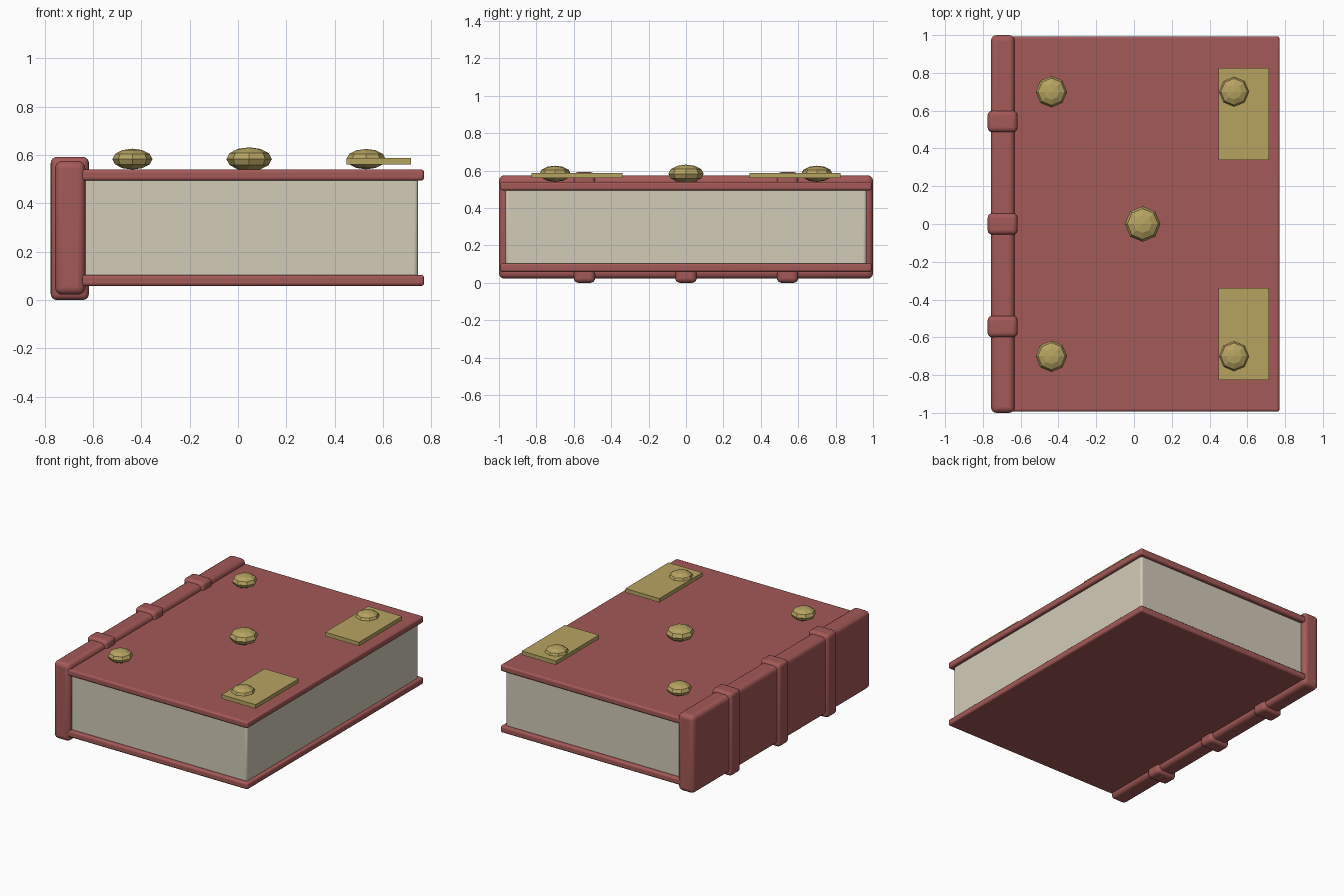
import bpy
import math

if "Cube" in bpy.data.objects:
    bpy.data.objects.remove(bpy.data.objects["Cube"])


def material(name, rgb):
    m = bpy.data.materials.new(name)
    m.diffuse_color = (*rgb, 1)
    m.use_nodes = True
    m.node_tree.nodes["Principled BSDF"].inputs["Base Color"].default_value = m.diffuse_color
    return m


LEATHER = material("red_leather", (0.37, 0.10, 0.095))
PAPER = material("paper", (0.65, 0.60, 0.48))
BRASS = material("brass", (0.47, 0.37, 0.12))


def box(name, x, y, z, mat, bevel=0.0, segments=3):
    """Box spanning the (min, max) pairs, with optionally rounded edges."""
    spans = (x, y, z)
    bpy.ops.mesh.primitive_cube_add(size=1, location=[(a + b) / 2 for a, b in spans])
    ob = bpy.context.object
    ob.name = name
    ob.scale = [b - a for a, b in spans]
    bpy.ops.object.transform_apply(location=False, rotation=False, scale=True)
    ob.data.materials.append(mat)
    if bevel:
        mod = ob.modifiers.new("rounded_edges", 'BEVEL')
        mod.width = bevel
        mod.segments = segments
        bpy.ops.object.shade_smooth_by_angle(angle=math.radians(35))
    return ob


def stud(name, x, y, radius):
    """Flattened low-poly dome stud resting on the cover."""
    height = radius * 0.52
    bpy.ops.mesh.primitive_uv_sphere_add(segments=8, ring_count=6, radius=1,
                                         location=(x, y, 0.583))
    ob = bpy.context.object
    ob.name = name
    ob.scale = (radius, radius, height)
    bpy.ops.object.transform_apply(location=False, rotation=False, scale=True)
    ob.data.materials.append(BRASS)


# Page block and the two covers
box("pages", (-0.67, 0.745), (-0.965, 0.965), (0.09, 0.51), PAPER, 0.015)
for name, z in (("bottom_cover", (0.058, 0.104)), ("top_cover", (0.494, 0.54))):
    box(name, (-0.70, 0.77), (-0.993, 0.993), z, LEATHER, 0.012)

# Spine with three raised bands
box("spine", (-0.757, -0.632), (-1, 1), (0.022, 0.575), LEATHER, 0.03, 4)
for i, y in enumerate((-0.543, 0, 0.543)):
    box(f"spine_band_{i + 1}", (-0.775, -0.617), (y - 0.057, y + 0.057),
        (0, 0.592), LEATHER, 0.025, 4)

# Brass plates and studs, mirrored front to back
for side, s in (("front", -1), ("back", 1)):
    box(f"{side}_plate", (0.448, 0.716), sorted((s * 0.34, s * 0.825)),
        (0.56, 0.588), BRASS)
    stud(f"{side}_spine_side_stud", -0.437, s * 0.70, 0.083)
    stud(f"{side}_plate_stud", 0.53, s * 0.70, 0.081)
stud("centre_stud", 0.046, 0, 0.094)
